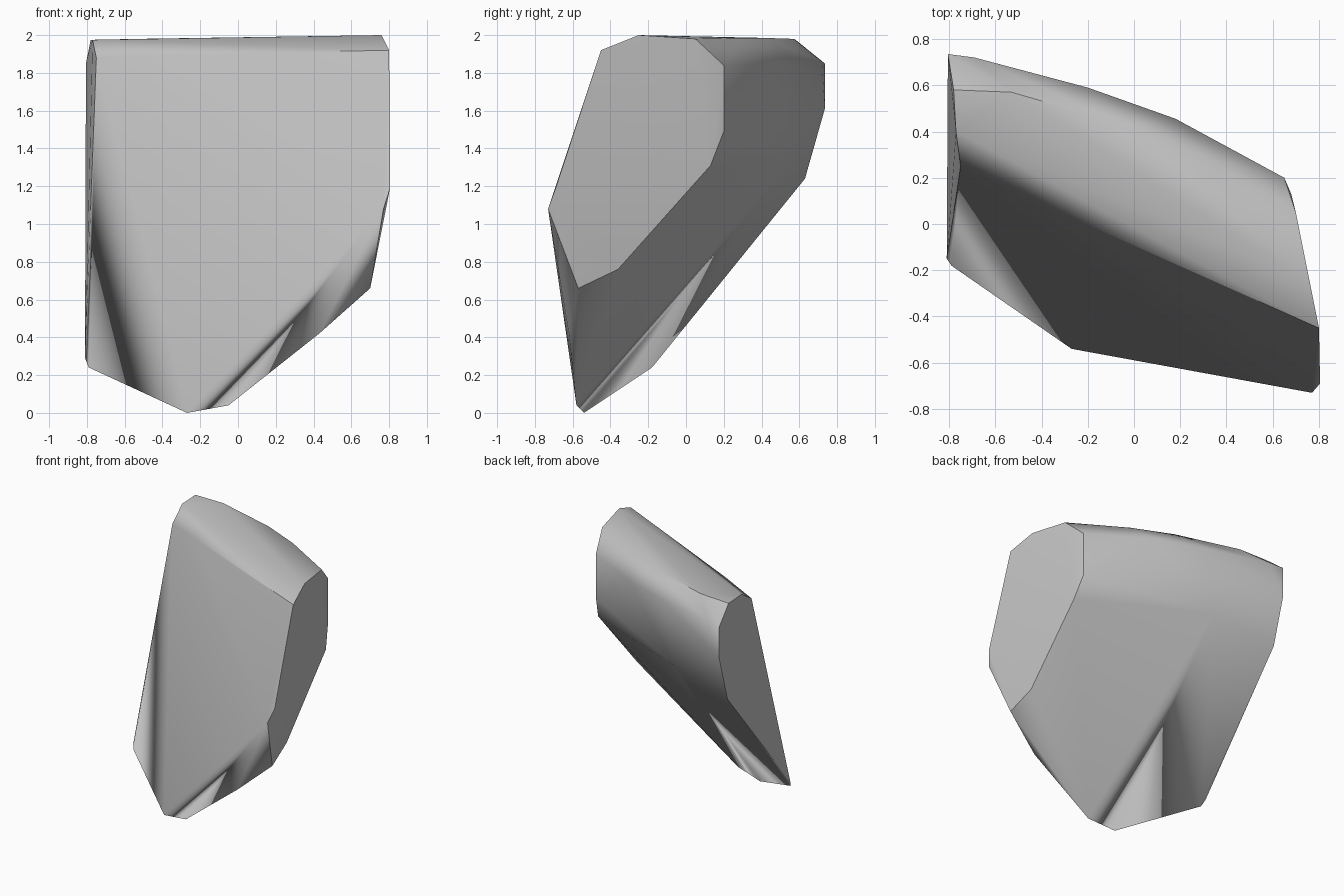
import bpy
import bmesh
import math

default_cube = bpy.data.objects.get("Cube")
if default_cube:
    bpy.data.objects.remove(default_cube, do_unlink=True)


def make_material(name, value):
    material = bpy.data.materials.new(name)
    material.use_nodes = True
    colour = (value, value, value, 1)
    material.diffuse_color = colour
    material.node_tree.nodes["Principled BSDF"].inputs["Base Color"].default_value = colour
    return material


def is_end(face):
    """True for the flat broken faces at both ends."""
    return abs(face.normal.x) > 0.75


def is_crisp(edge):
    """Crisp edges: round both ends, the front top rim and half of the crest."""
    if is_end(edge.link_faces[0]) != is_end(edge.link_faces[1]):
        return True
    if edge.calc_face_angle() < math.radians(35):
        return False
    middle = (edge.verts[0].co + edge.verts[1].co) / 2
    front_rim = middle.z > 1.85 and middle.y < 0 and middle.x > -.4
    back_crest = middle.z > 1.96 and middle.y > .3 and middle.x < .1
    return front_rim or back_crest


# Broken end on the +x side
left_break = [
    (.8, -.45, 1.92), (.76, -.25, 2), (.7, .05, 1.98), (.65, .2, 1.84),
    (.65, .2, 1.49), (.68, .13, 1.31), (.68, -.36, .76), (.7, -.57, .66),
    (.77, -.73, 1.08), (.805, -.69, 1.19)]

# Broken end on the -x side
right_break = [
    (-.75, .25, 1.88), (-.77, .4, 1.975), (-.78, .58, 1.975),
    (-.805, .735, 1.85), (-.805, .735, 1.61), (-.805, .63, 1.24),
    (-.79, -.18, .24), (-.81, -.15, .29)]

# Front top rim and the pointed lower rim
front_rims = [(-.4, .085, 1.895), (.43, -.62, .42), (-.05, -.58, .04), (-.27, -.54, 0)]

# Rounded back: crest, shoulder and belly from one end to the other
crest = [(-.53, .57, 1.98), (-.03, .425, 1.985), (.28, .29, 1.985)]
shoulder = [(-.69, .72, 1.86), (-.2, .59, 1.85), (.18, .455, 1.85)]
belly = [(-.29, .57, 1.35)]

# Wrap all the outlines in one solid stone
bm = bmesh.new()
for outline in (left_break, right_break, front_rims, crest, shoulder, belly):
    for point in outline:
        bm.verts.new(point)
hull = bmesh.ops.convex_hull(bm, input=bm.verts[:])
loose = {item for key in ("geom_interior", "geom_unused") for item in hull[key]
         if isinstance(item, bmesh.types.BMVert) and item.is_valid}
bmesh.ops.delete(bm, geom=list(loose), context="VERTS")
bmesh.ops.dissolve_limit(bm, angle_limit=math.radians(1),
                         verts=bm.verts[:], edges=bm.edges[:])
bmesh.ops.recalc_face_normals(bm, faces=bm.faces[:])
bm.normal_update()

# Soften the worn edges and keep the broken ones crisp
for face in bm.faces:
    face.smooth = True
for edge in bm.edges:
    edge.smooth = not is_crisp(edge)

mesh = bpy.data.meshes.new("stone_fragment")
bm.to_mesh(mesh)
bm.free()
mesh.materials.append(make_material("stone grey", 0.54))

stone = bpy.data.objects.new("stone_fragment", mesh)
bpy.context.collection.objects.link(stone)

# Let the large faces stay flat and the narrow ones carry the rounding
flatten = stone.modifiers.new("flat_large_faces", "WEIGHTED_NORMAL")
flatten.keep_sharp = True
